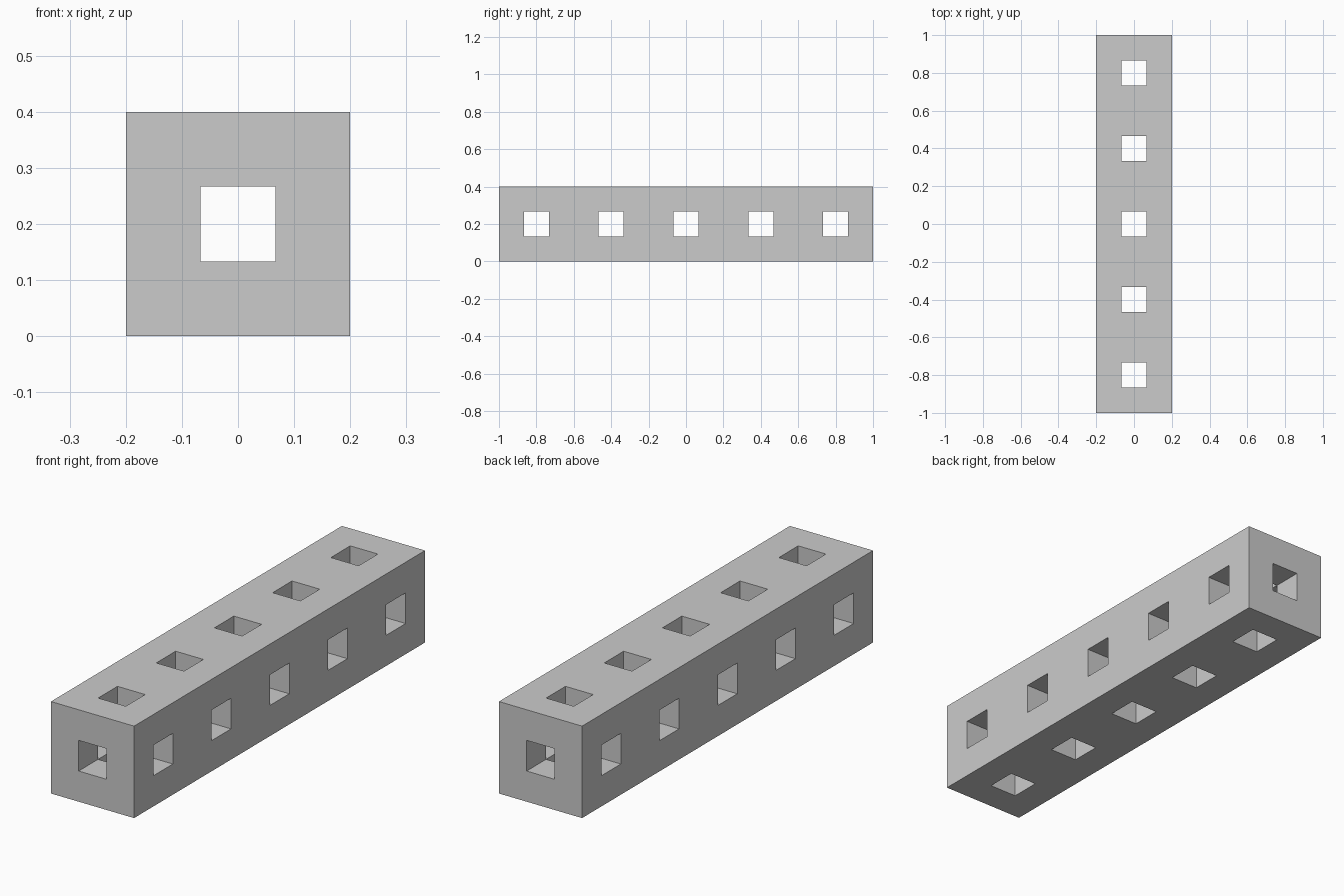
import bpy, bmesh
from mathutils import Vector

if "Cube" in bpy.data.objects:
    bpy.data.objects.remove(bpy.data.objects["Cube"])

# Beam of five cube modules, each split into 3 x 3 x 3 cells
CELL = 0.4 / 3
SIZE = (3, 15, 3)


def solid(c):
    """True where a cell is filled; square tunnels run through every module centre."""
    if any(not 0 <= c[i] < SIZE[i] for i in range(3)):
        return False
    return sum(v % 3 == 1 for v in c) < 2


def add_side(bm, c, axis, sign):
    """Add the quad on one side of a cell, facing outward."""
    u, v = (axis + 1) % 3, (axis + 2) % 3
    corners = [(0, 0), (1, 0), (1, 1), (0, 1)]
    if sign < 0:
        corners.reverse()
    verts = []
    for a, b in corners:
        p = Vector(c)
        p[axis] += sign > 0
        p[u] += a
        p[v] += b
        p -= Vector((SIZE[0] / 2, SIZE[1] / 2, 0))
        verts.append(bm.verts.new(p * CELL))
    bm.faces.new(verts)


# Outer walls and tunnel walls
bm = bmesh.new()
for x in range(SIZE[0]):
    for y in range(SIZE[1]):
        for z in range(SIZE[2]):
            cell = (x, y, z)
            if not solid(cell):
                continue
            for axis in range(3):
                for sign in (-1, 1):
                    n = list(cell)
                    n[axis] += sign
                    if not solid(n):
                        add_side(bm, cell, axis, sign)
bmesh.ops.remove_doubles(bm, verts=bm.verts, dist=0.001)

mesh = bpy.data.meshes.new("perforated_beam")
bm.to_mesh(mesh)
bm.free()
beam = bpy.data.objects.new("perforated_beam", mesh)
bpy.context.collection.objects.link(beam)
